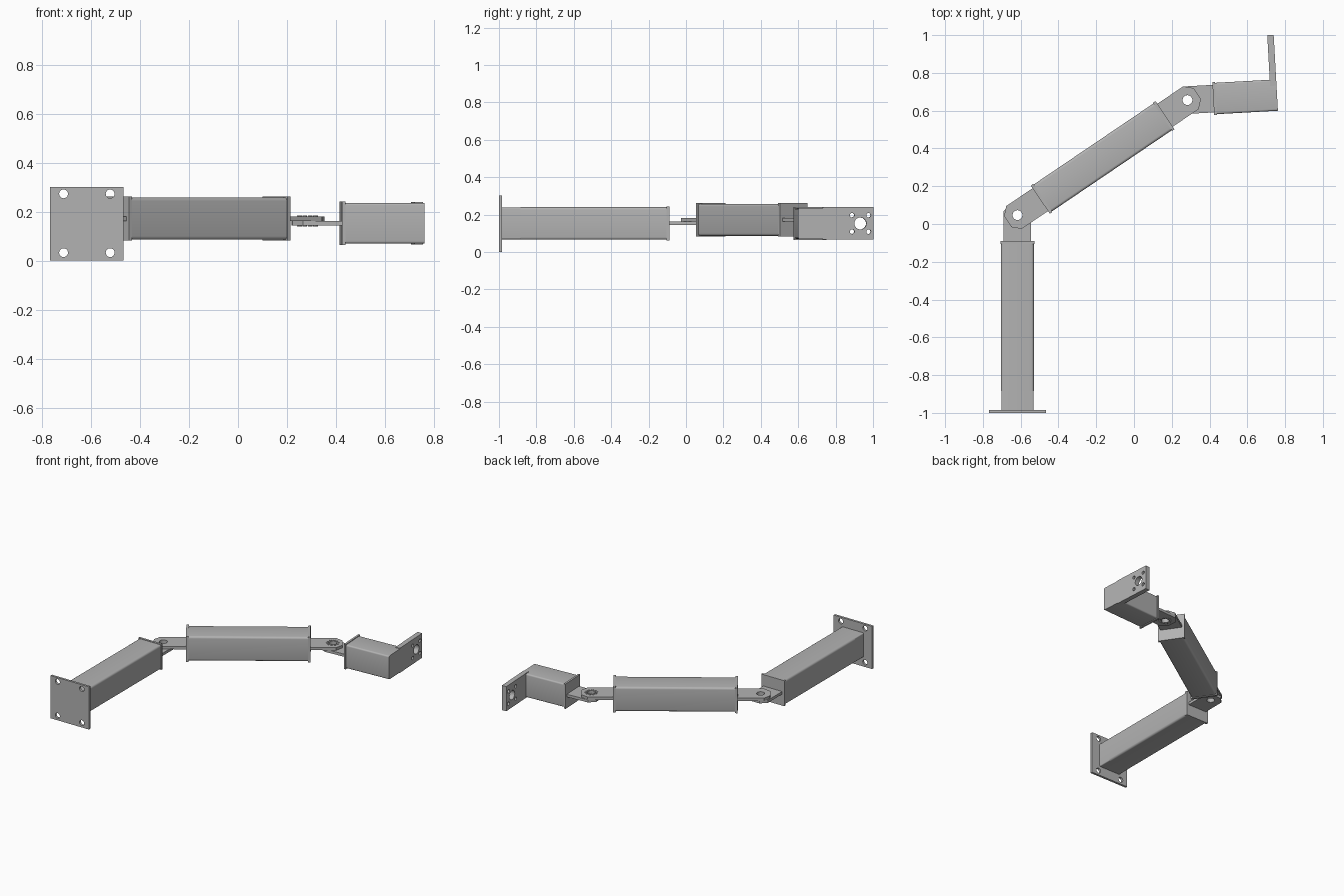
import bpy, bmesh
from math import radians, cos, sin, pi
from mathutils import Matrix, Vector

if "Cube" in bpy.data.objects:
    bpy.data.objects.remove(bpy.data.objects["Cube"])

grey = bpy.data.materials.new("machined_grey")
grey.use_nodes = True
COLOUR = (0.45, 0.45, 0.45, 1)
grey.diffuse_color = COLOUR
grey.node_tree.nodes["Principled BSDF"].inputs["Base Color"].default_value = COLOUR

# Plates facing along a link: local x is sideways, local y is up, local z is along
FACING = Matrix(((0, 0, 1, 0), (1, 0, 0, 0), (0, 1, 0, 0), (0, 0, 0, 1)))


def add(name, mesh, matrix):
    mesh.name = name
    mesh.materials.clear()
    mesh.materials.append(grey)
    obj = bpy.data.objects.new(name, mesh)
    obj.matrix_world = matrix
    bpy.context.collection.objects.link(obj)
    bpy.ops.object.select_all(action="DESELECT")
    obj.select_set(True)
    bpy.context.view_layer.objects.active = obj
    bpy.ops.object.shade_smooth_by_angle(angle=radians(30))
    return obj


def rect(x0, x1, y0, y1):
    return [(x0, y0), (x1, y0), (x1, y1), (x0, y1)]


def circle(x, y, r, n=32):
    return [(x + r * cos(2 * pi * i / n), y + r * sin(2 * pi * i / n)) for i in range(n)]


def plate(name, outline, holes, thickness, matrix):
    """Flat plate with round holes, centred on its local z = 0."""
    curve = bpy.data.curves.new(name, "CURVE")
    curve.dimensions = "2D"
    curve.fill_mode = "BOTH"
    curve.extrude = thickness / 2
    for loop in [outline] + [circle(*h) for h in holes]:
        spline = curve.splines.new("POLY")
        spline.points.add(len(loop) - 1)
        spline.use_cyclic_u = True
        for point, (x, y) in zip(spline.points, loop):
            point.co = (x, y, 0, 1)
    temp = bpy.data.objects.new(name + "_outline", curve)
    bpy.context.collection.objects.link(temp)
    graph = bpy.context.evaluated_depsgraph_get()
    mesh = bpy.data.meshes.new_from_object(temp.evaluated_get(graph))
    bpy.data.objects.remove(temp)
    bm = bmesh.new()
    bm.from_mesh(mesh)
    bmesh.ops.remove_doubles(bm, verts=bm.verts, dist=1e-5)
    bmesh.ops.recalc_face_normals(bm, faces=bm.faces)
    bm.to_mesh(mesh)
    bm.free()
    return add(name, mesh, matrix)


def beam(name, frame, start, end, half, round_edge=0.0):
    """Square beam along the link, with its long edges rounded."""
    bm = bmesh.new()
    bmesh.ops.create_cube(bm, size=1)
    bmesh.ops.scale(bm, verts=bm.verts, vec=(end - start, 2 * half, 2 * half))
    bmesh.ops.translate(bm, verts=bm.verts, vec=((start + end) / 2, 0, 0))
    if round_edge:
        long_edges = [e for e in bm.edges
                      if abs(e.verts[0].co.x - e.verts[1].co.x) > (end - start) / 2]
        bmesh.ops.bevel(bm, geom=long_edges, offset=round_edge, segments=4,
                        profile=0.5, affect="EDGES")
    mesh = bpy.data.meshes.new(name)
    bm.to_mesh(mesh)
    bm.free()
    return add(name, mesh, frame)


def tongue(name, frame, root, joint, side):
    """Hinge tongue with clipped corners; side is +1 when it points along the link."""
    tip, clip, w = joint + side * 0.062, joint + side * 0.022, 0.073
    outline = [(root, -w), (clip, -w), (tip, -0.035), (tip, 0.035), (clip, w), (root, w)]
    return plate(name, outline, [(joint, 0, 0.026)], 0.019, frame)


# Link frames, each starting at a hinge
LOW, HIGH = 0.153, 0.172
ELBOW, WRIST = Vector((-0.617, 0.047, 0)), Vector((0.283, 0.656, 0))
reach = (WRIST - ELBOW).length


def link_frame(point, z, direction):
    return Matrix.Translation((point.x, point.y, z)) @ direction.to_track_quat("X", "Z").to_matrix().to_4x4()


base_link = link_frame(ELBOW, LOW, Vector((0, 1, 0)))
middle_link = link_frame(ELBOW, HIGH, WRIST - ELBOW)
wrist_link = link_frame(WRIST, LOW, Vector((cos(radians(3.2)), sin(radians(3.2)), 0)))

# Mounting plate, stub and first beam
mount_holes = [(x, y, 0.018) for x in (-0.095, 0.095) for y in (-0.12, 0.12)]
plate("mounting_plate", rect(-0.15, 0.15, -0.153, 0.149), mount_holes, 0.016,
      base_link @ Matrix.Translation((-1.039, 0, 0)) @ FACING)
beam("mounting_stub", base_link, -1.035, -0.93, 0.085, 0.006)
beam("base_beam", base_link, -0.932, -0.15, 0.087, 0.014)
beam("base_end_plate", base_link, -0.152, -0.136, 0.09)
tongue("base_tongue", base_link, -0.14, 0, 1)

# Middle beam with a tongue at both ends
beam("middle_beam", middle_link, 0.155, reach - 0.15, 0.086, 0.014)
for name, start in (("elbow", 0.146), ("wrist", reach - 0.159)):
    beam("middle_end_plate_" + name, middle_link, start, start + 0.016, 0.09)
tongue("middle_tongue_elbow", middle_link, 0.15, 0, -1)
tongue("middle_tongue_wrist", middle_link, reach - 0.15, reach, 1)

# Wrist body and its upright tool plate
tongue("wrist_tongue", wrist_link, 0.145, 0, -1)
beam("wrist_end_plate", wrist_link, 0.137, 0.151, 0.088)
beam("wrist_body", wrist_link, 0.15, 0.475, 0.083, 0.01)
tool_holes = [(0.25 + a, b, 0.012) for a in (-0.044, 0.044) for b in (-0.044, 0.044)]
plate("tool_plate", rect(0.05, 0.32, -0.087, 0.087), tool_holes + [(0.25, 0, 0.032)], 0.034,
      wrist_link @ Matrix.Translation((0.458, 0, 0)) @ FACING)

# Ring of bolts around the wrist hinge
for i in range(10):
    a = 2 * pi * i / 10
    spot = Matrix.Translation((0.036 * cos(a), 0.036 * sin(a), (HIGH - LOW) / 2))
    plate(f"wrist_bolt_{i + 1}", circle(0, 0, 0.007, 12), [], 0.046, wrist_link @ spot)
